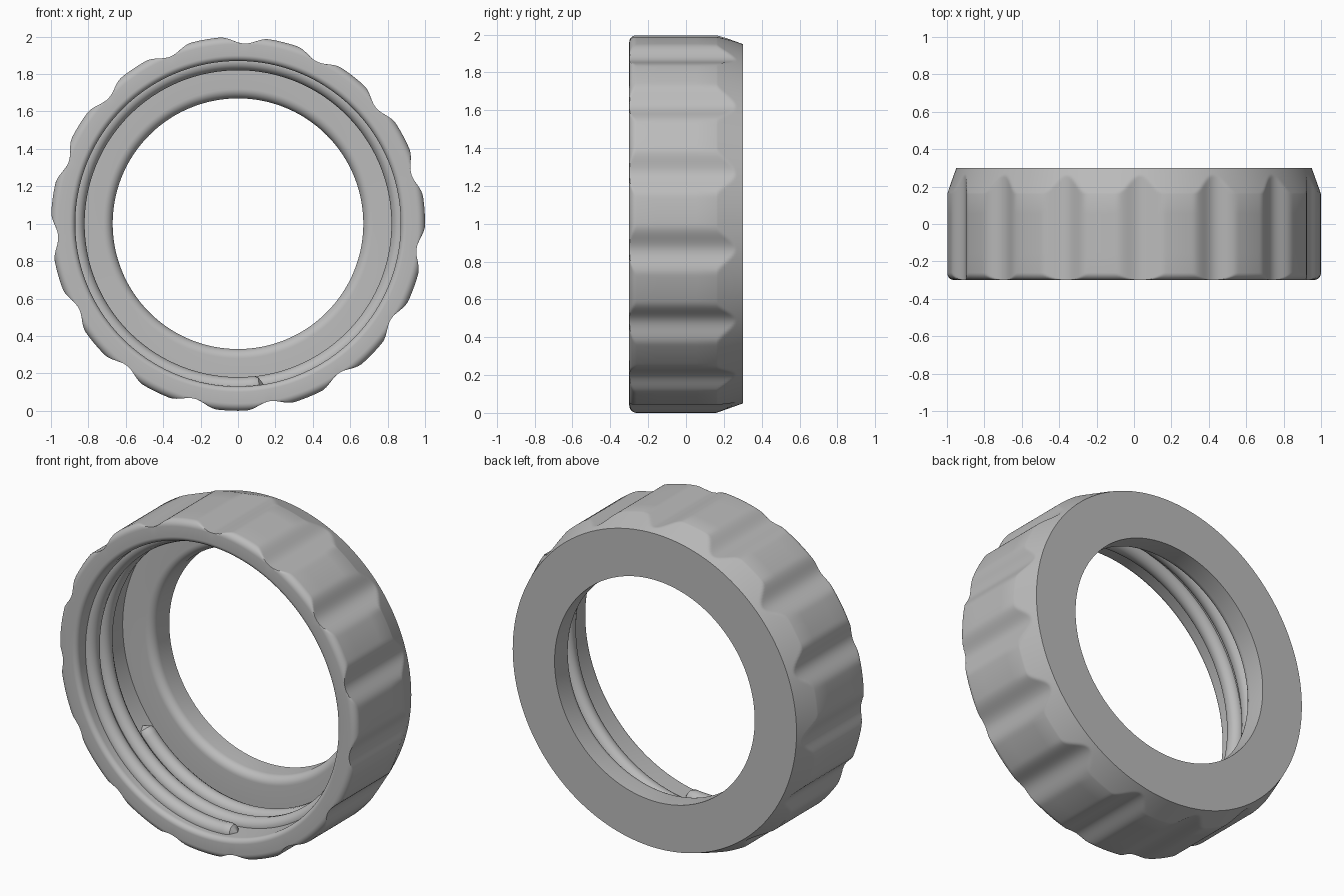
import bpy
import bmesh
from math import sin, cos, pi, radians, sqrt

cube = bpy.data.objects.get("Cube")
if cube:
    bpy.data.objects.remove(cube, do_unlink=True)

SEGMENTS = 480
GRIPS = 15
WALL = 0.87      # cavity radius
HOLE = 0.67      # flange opening radius

grey = bpy.data.materials.new("light_grey")
grey.use_nodes = True
colour = (0.5, 0.5, 0.5, 1)
grey.diffuse_color = colour
grey.node_tree.nodes["Principled BSDF"].inputs["Base Color"].default_value = colour


def arc(r, y, size, start, end, steps=8):
    """Rounded corner in the (radius, depth) plane."""
    angles = [radians(start + (end - start) * i / steps) for i in range(steps + 1)]
    return [(r + size * cos(a), y + size * sin(a)) for a in angles]


def line(p, q, steps):
    return [(p[0] + (q[0] - p[0]) * i / steps, p[1] + (q[1] - p[1]) * i / steps)
            for i in range(1, steps + 1)]


def grip_radius(angle):
    """Outer limit left by the finger scallops, angle from the top."""
    pitch = 2 * pi / GRIPS
    offset = (angle - radians(2) + pitch / 2) % pitch - pitch / 2
    half = radians(7.8)
    if abs(offset) > half:
        return 1.0
    return 1 - 0.018 * (1 + cos(pi * offset / half))


def finish(obj):
    bpy.ops.object.select_all(action="DESELECT")
    obj.select_set(True)
    bpy.context.view_layer.objects.active = obj
    if obj.type == "CURVE":
        bpy.ops.object.convert(target="MESH")
    bpy.ops.object.shade_smooth_by_angle(angle=radians(35))


# Ring body: closed section from front lip, round the outside, back through the hole
profile = arc(WALL + 0.03, -0.27, 0.03, 180, 270)
profile += arc(0.96, -0.26, 0.04, 270, 360)
profile += line((1, -0.26), (1, 0.16), 4)
profile += line((1, 0.16), (0.95, 0.3), 16)
profile += [(HOLE, 0.3)]
profile += arc(HOLE + 0.05, 0.19, 0.05, 180, 270)
profile += [(WALL, 0.14)]

bm = bmesh.new()
columns = []
for s in range(SEGMENTS):
    a = 2 * pi * s / SEGMENTS
    limit = grip_radius(a)
    columns.append([bm.verts.new((min(r, limit) * sin(a), y, 1 + min(r, limit) * cos(a)))
                    for r, y in profile])
for s in range(SEGMENTS):
    left, right = columns[s], columns[(s + 1) % SEGMENTS]
    for i in range(len(profile)):
        j = (i + 1) % len(profile)
        bm.faces.new((left[i], left[j], right[j], right[i]))
bmesh.ops.recalc_face_normals(bm, faces=bm.faces)
mesh = bpy.data.meshes.new("ring_body")
bm.to_mesh(mesh)
bm.free()
ring = bpy.data.objects.new("ring_body", mesh)
bpy.context.collection.objects.link(ring)
mesh.materials.append(grey)
finish(ring)

# Inner thread: round ridge winding clockwise into the cavity, with rounded ends
START, END, COUNT, RIDGE = radians(-9), radians(720 + 52), 520, 0.05
curve = bpy.data.curves.new("inner_thread", "CURVE")
curve.dimensions = "3D"
curve.bevel_depth = RIDGE
curve.bevel_resolution = 4
curve.use_fill_caps = True
spline = curve.splines.new("POLY")
spline.points.add(COUNT)
for i, point in enumerate(spline.points):
    t = i / COUNT
    a = START + (END - START) * t
    point.co = (-WALL * sin(a), -0.2 + 0.27 * t, 1 - WALL * cos(a), 1)
    reach = min(t, 1 - t) * (END - START) * WALL / RIDGE
    k = max(0.0, 1 - reach)
    point.radius = max(0.05, sqrt(1 - k * k))
spline.use_smooth = True
thread = bpy.data.objects.new("inner_thread", curve)
bpy.context.collection.objects.link(thread)
curve.materials.append(grey)
finish(thread)
